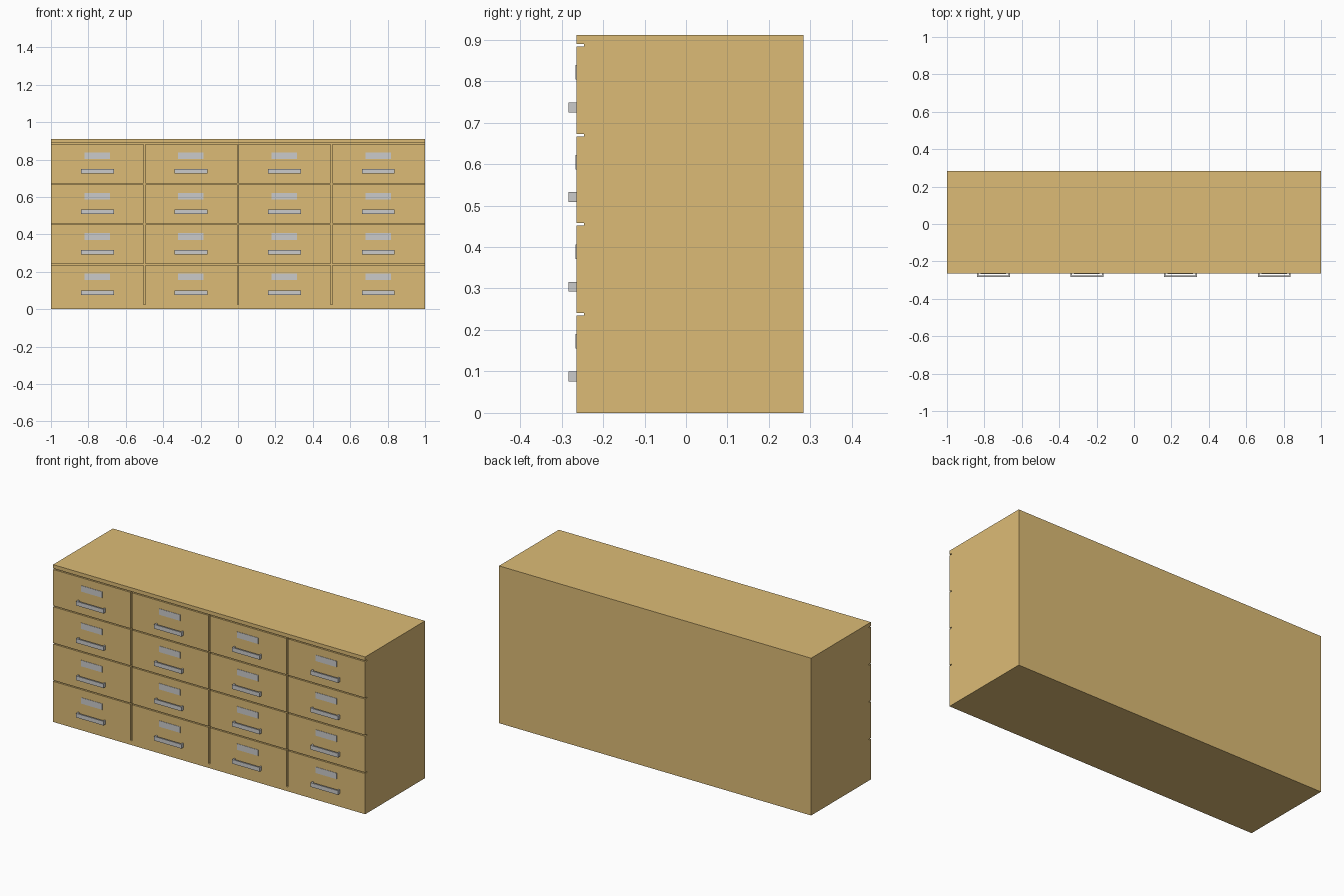
import bpy, bmesh

if "Cube" in bpy.data.objects:
    bpy.data.objects.remove(bpy.data.objects["Cube"])

FRONT, BACK, TOP = -0.264, 0.283, 0.911
GROOVE_Y = -0.246

wood = bpy.data.materials.new("wood")
wood.diffuse_color = (0.72, 0.5, 0.18, 1)
wood.use_nodes = True
wood.node_tree.nodes["Principled BSDF"].inputs["Base Color"].default_value = wood.diffuse_color


def prism(name, outline, z0, z1):
    """Extrude an xy outline from z0 to z1."""
    bm = bmesh.new()
    face = bm.faces.new([bm.verts.new((x, y, z0)) for x, y in outline])
    top = bmesh.ops.extrude_face_region(bm, geom=[face])["geom"]
    bmesh.ops.translate(bm, vec=(0, 0, z1 - z0),
                        verts=[v for v in top if isinstance(v, bmesh.types.BMVert)])
    bmesh.ops.recalc_face_normals(bm, faces=bm.faces)
    mesh = bpy.data.meshes.new(name)
    bm.to_mesh(mesh)
    bm.free()
    obj = bpy.data.objects.new(name, mesh)
    bpy.context.collection.objects.link(obj)
    return obj


def box(name, x0, x1, y0, y1, z0, z1):
    return prism(name, [(x0, y0), (x1, y0), (x1, y1), (x0, y1)], z0, z1)


# Cabinet body
body = box("cabinet_body", -1, 1, FRONT, BACK, 0, TOP)
body.data.materials.append(wood)

# Gaps between the drawers, cut into the front
cutters = [box("row_gap", -1.1, 1.1, -0.4, GROOVE_Y, z - 0.003, z + 0.003)
           for z in (0.238, 0.4545, 0.670, 0.886)]
cutters += [box("column_gap", x - w, x + w, -0.4, GROOVE_Y - 0.0005, 0.025, 0.8865)
            for x, w in ((-0.5, 0.005), (0, 0.004), (0.5, 0.005))]
for cutter in cutters:
    cut = body.modifiers.new("gap", "BOOLEAN")
    cut.operation = "DIFFERENCE"
    cut.solver = "EXACT"
    cut.object = cutter
    cutter.hide_render = True
    bpy.context.view_layer.objects.active = body
    bpy.ops.object.modifier_apply(modifier=cut.name)
for cutter in cutters:
    bpy.data.objects.remove(cutter)

# Drawer hardware: bracket handle and label plate on each of the 16 drawers
HALF, LEG, BAR_Y = 0.088, 0.008, -0.283
for x in (-0.752, -0.252, 0.248, 0.750):
    for row in range(4):
        z = 0.088 + row * 0.2162
        a, b = x - HALF, x + HALF
        inner = BAR_Y + 0.008
        prism("drawer_handle",
              [(a, FRONT), (a, BAR_Y), (b, BAR_Y), (b, FRONT),
               (b - LEG, FRONT), (b - LEG, inner), (a + LEG, inner), (a + LEG, FRONT)],
              z - 0.012, z + 0.012)
        box("label_plate", x - 0.068, x + 0.068, FRONT - 0.002, FRONT + 0.001,
            z + 0.067, z + 0.102)
